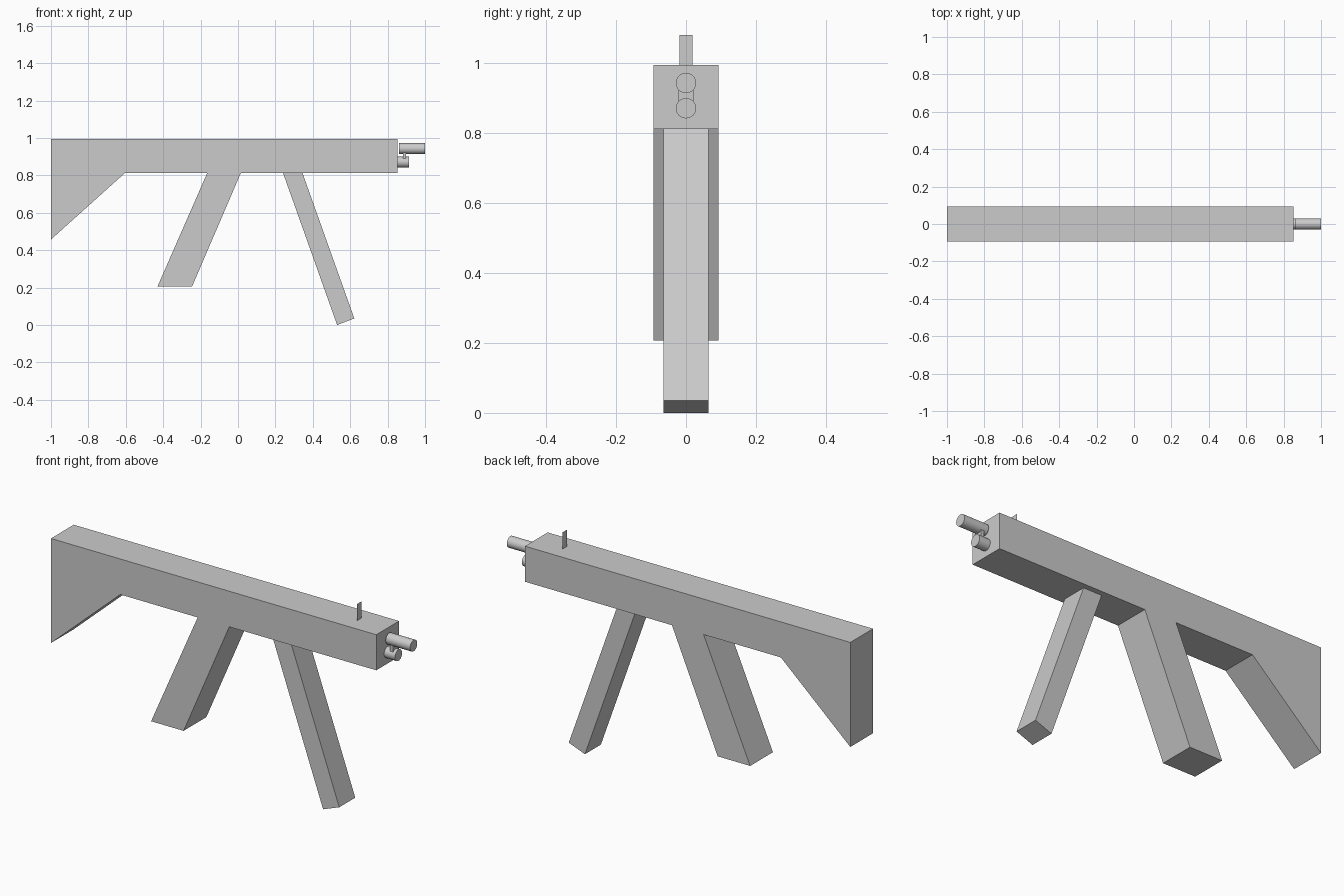
import bpy, bmesh, math

if "Cube" in bpy.data.objects:
    bpy.data.objects.remove(bpy.data.objects["Cube"])


def link(name, bm):
    bmesh.ops.recalc_face_normals(bm, faces=bm.faces)
    mesh = bpy.data.meshes.new(name)
    bm.to_mesh(mesh)
    bm.free()
    obj = bpy.data.objects.new(name, mesh)
    bpy.context.collection.objects.link(obj)
    return obj


def slab(name, profile, half_width):
    """Extrude an (x, z) profile symmetrically along y."""
    bm = bmesh.new()
    face = bm.faces.new([bm.verts.new((x, -half_width, z)) for x, z in profile])
    side = bmesh.ops.extrude_face_region(bm, geom=[face])["geom"]
    verts = [v for v in side if isinstance(v, bmesh.types.BMVert)]
    bmesh.ops.translate(bm, verts=verts, vec=(0, 2 * half_width, 0))
    return link(name, bm)


def tube(name, x0, x1, z, radius):
    """Solid cylinder lying along x."""
    bpy.ops.mesh.primitive_cylinder_add(
        vertices=32, radius=radius, depth=x1 - x0,
        location=((x0 + x1) / 2, 0, z), rotation=(0, math.pi / 2, 0))
    bpy.context.object.name = name
    bpy.ops.object.shade_smooth_by_angle(angle=math.radians(30))


# Body with stock and slanted grip in one profile
slab("body", [(-1, 0.995), (0.852, 0.995), (0.852, 0.812), (0.015, 0.812),
              (-0.245, 0.207), (-0.43, 0.207), (-0.165, 0.812),
              (-0.605, 0.812), (-1, 0.457)], 0.0925)

# Slanted front leg
slab("front_leg", [(0.241, 0.812), (0.345, 0.812), (0.622, 0.035), (0.53, 0.0)], 0.065)

# Two end tubes and the small bridge joining them
tube("upper_tube", 0.861, 1.0, 0.943, 0.029)
tube("lower_tube", 0.85, 0.914, 0.871, 0.029)
slab("tube_bridge", [(0.881, 0.885), (0.898, 0.885), (0.898, 0.93), (0.881, 0.93)], 0.021)

# Flat upright tab on top
bm = bmesh.new()
bm.faces.new([bm.verts.new((0.69, y, z)) for y, z in
              [(-0.019, 0.995), (0.019, 0.995), (0.019, 1.081), (-0.019, 1.081)]])
link("top_tab", bm)
